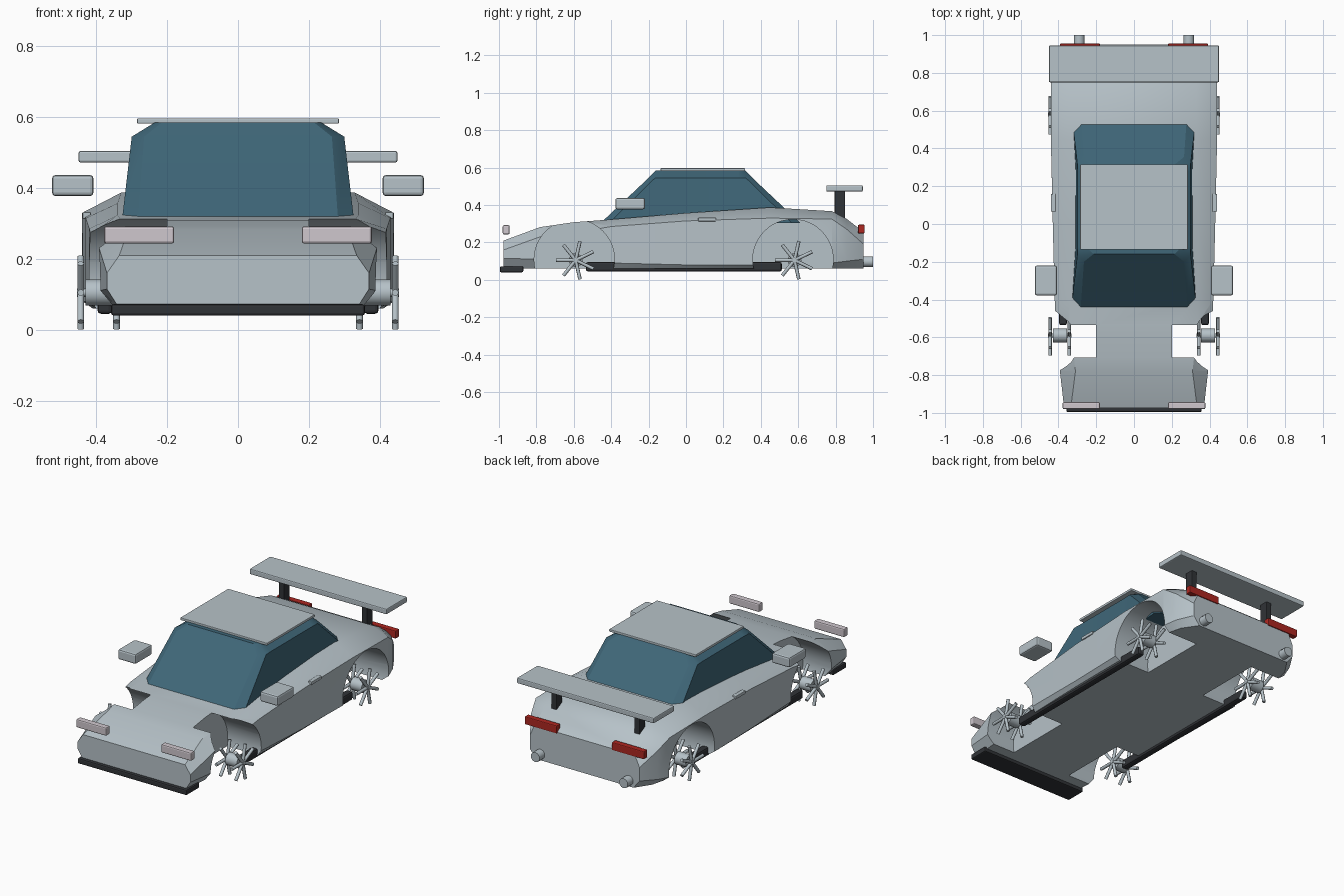
import bpy, bmesh, math
from mathutils import Matrix, Vector

if "Cube" in bpy.data.objects:
    bpy.data.objects.remove(bpy.data.objects["Cube"])


def material(name, rgb):
    m = bpy.data.materials.new(name)
    m.diffuse_color = (*rgb, 1)
    m.use_nodes = True
    m.node_tree.nodes["Principled BSDF"].inputs["Base Color"].default_value = m.diffuse_color
    return m


SILVER = material("silver_paint", (0.47, 0.54, 0.58))
GLASS = material("blue_glass", (0.05, 0.135, 0.19))
DARK = material("dark_trim", (0.03, 0.033, 0.038))
LAMP = material("pale_lamp", (0.62, 0.57, 0.61))
RED = material("red_lamp", (0.42, 0.02, 0.015))


def make_object(name, bm, mat):
    bmesh.ops.recalc_face_normals(bm, faces=bm.faces)
    me = bpy.data.meshes.new(name)
    bm.to_mesh(me)
    bm.free()
    ob = bpy.data.objects.new(name, me)
    bpy.context.collection.objects.link(ob)
    me.materials.append(mat)
    return ob


def activate(ob):
    bpy.ops.object.select_all(action='DESELECT')
    ob.select_set(True)
    bpy.context.view_layer.objects.active = ob


def smooth(ob, degrees=30):
    activate(ob)
    bpy.ops.object.shade_smooth_by_angle(angle=math.radians(degrees))


def box(name, x, y, z, mat, bevel=0.0):
    """Box between the (low, high) limits on each axis."""
    bm = bmesh.new()
    size = [b - a for a, b in (x, y, z)]
    mid = [(a + b) / 2 for a, b in (x, y, z)]
    bmesh.ops.create_cube(bm, size=1, matrix=Matrix.Translation(mid) @ Matrix.Diagonal((*size, 1)))
    if bevel:
        bmesh.ops.bevel(bm, geom=bm.edges[:], offset=bevel, segments=2, profile=0.5, affect='EDGES')
    return make_object(name, bm, mat)


def rod(bm, a, b, r, sides):
    a, b = Vector(a), Vector(b)
    rot = (b - a).to_track_quat('Z', 'Y').to_matrix().to_4x4()
    bmesh.ops.create_cone(bm, cap_ends=True, segments=sides, radius1=r, radius2=r,
                          depth=(b - a).length, matrix=Matrix.Translation((a + b) / 2) @ rot)


def loft(name, rings, mat):
    bm = bmesh.new()
    loops = [[bm.verts.new(p) for p in ring] for ring in rings]
    n = len(loops[0])
    for a, b in zip(loops, loops[1:]):
        for i in range(n):
            j = (i + 1) % n
            bm.faces.new((a[i], a[j], b[j], b[i]))
    bm.faces.new(loops[0])
    bm.faces.new(loops[-1])
    return make_object(name, bm, mat)


# Body shell: y, bottom half width, low z, side half width, shoulder z, top half width, top z
sections = [
    (-0.975, .335, .115, .370, .16, .335, .21),
    (-0.78, .350, .11, .392, .23, .310, .282),
    (-0.60, .380, .10, .410, .25, .330, .308),
    (-0.40, .400, .09, .420, .285, .340, .323),
    (0.00, .410, .08, .430, .315, .340, .357),
    (0.45, .410, .08, .440, .33, .330, .387),
    (0.78, .400, .09, .440, .325, .330, .367),
    (0.86, .380, .10, .415, .27, .330, .325),
    (0.95, .320, .11, .360, .19, .330, .255),
]
rings = []
for y, bh, zl, sh, zs, th, zt in sections:
    half = [(bh, .06), (sh, zl), (sh, zs), (th, zt)]
    rings.append([(x, y, z) for x, z in half] + [(-x, y, z) for x, z in reversed(half)])
body = loft("body_shell", rings, SILVER)

# Wheel wells cut through the flanks
for y in (-0.597, 0.572):
    for s in (-1, 1):
        bm = bmesh.new()
        rod(bm, (s * .2, y, .108), (s * .6, y, .108), .215, 48)
        cutter = make_object("wheel_well_cutter", bm, SILVER)
        cutter.hide_render = True
        mod = body.modifiers.new("well", 'BOOLEAN')
        mod.operation, mod.solver, mod.object = 'DIFFERENCE', 'EXACT', cutter
        activate(body)
        bpy.ops.object.modifier_apply(modifier=mod.name)
        bpy.data.objects.remove(cutter)
smooth(body)

# Glass cabin: z, front y, rear y, corner half width, waist half width, corner size
cabin = []
for z, yf, yr, hx, mx, c in ((.305, -.455, .61, .328, .312, .045),
                             (.545, -.20, .355, .300, .298, .035),
                             (.585, -.16, .315, .235, .235, .02)):
    half = [(hx - c, yf), (hx, yf + c), (mx, -.12), (mx, .28), (hx, yr - c), (hx - c, yr)]
    cabin.append([(x, y, z) for x, y in half] + [(-x, y, z) for x, y in reversed(half)])
smooth(loft("cabin_glass", cabin, GLASS), 25)
box("roof_panel", (-.285, .285), (-.135, .315), (.582, .597), SILVER, .003)

# Rear wing and front splitter
box("rear_wing", (-.45, .45), (.75, .945), (.472, .505), SILVER, .006)
box("front_splitter", (-.358, .358), (-.995, -.87), (.04, .072), DARK, .007)

# Parts on both sides
for s, side in ((-1, "left"), (1, "right")):
    def pair(name, x0, x1, y, z, mat, bevel=0.0):
        box(side + "_" + name, tuple(sorted((s * x0, s * x1))), y, z, mat, bevel)

    pair("wing_strut", .255, .29, (.795, .85), (.31, .475), DARK, .003)
    pair("side_skirt", .355, .397, (-.535, .512), (.045, .095), DARK, .01)
    pair("headlight", .18, .378, (-.98, -.943), (.243, .292), LAMP, .007)
    pair("tail_light", .18, .392, (.92, .955), (.248, .295), RED, .005)
    pair("mirror", .408, .525, (-.378, -.22), (.377, .437), SILVER, .01)
    pair("door_handle", .415, .439, (.065, .16), (.313, .332), SILVER, .003)

    bm = bmesh.new()
    rod(bm, (s * .29, .88, .097), (s * .29, 1.0, .097), .029, 10)
    smooth(make_object(side + "_exhaust", bm, SILVER), 40)

    # Spoked wheels: a hub with an inner and an outer star of seven spokes
    for end, wy in (("front", -.59), ("rear", .58)):
        bm = bmesh.new()
        rod(bm, (s * .355, wy, .105), (s * .43, wy, .105), .037, 16)
        rod(bm, (s * .332, wy, .105), (s * .455, wy, .105), .012, 10)
        for x in (.343, .444):
            for k in range(7):
                a = math.pi + k * math.tau / 7
                rod(bm, (s * x, wy, .105),
                    (s * x, wy + .105 * math.cos(a), .105 + .105 * math.sin(a)), .0095, 8)
        smooth(make_object(f"{end}_{side}_wheel", bm, SILVER), 50)
